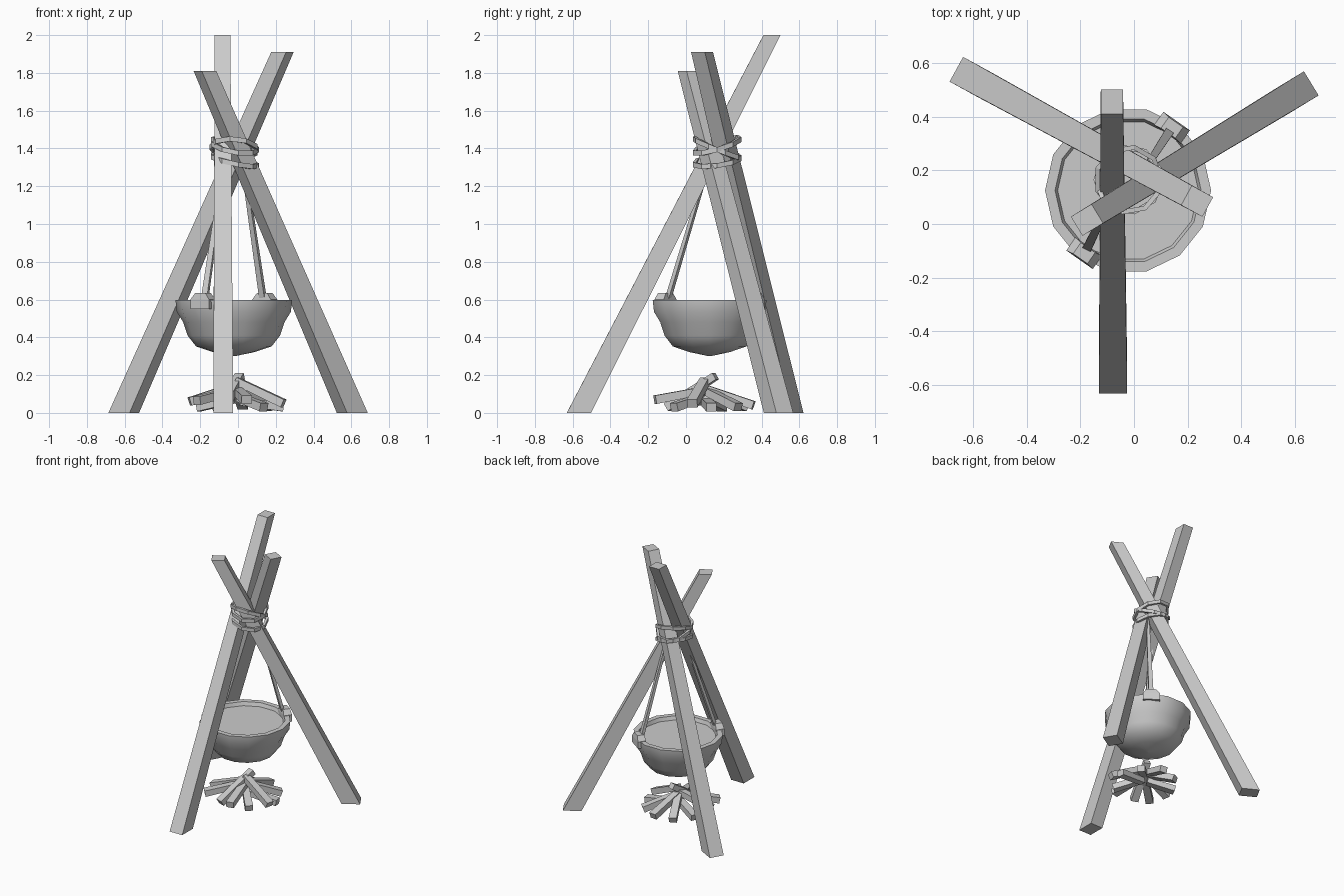
import bpy
import bmesh
from math import sin, cos, pi, radians
from mathutils import Vector

cube = bpy.data.objects.get("Cube")
if cube:
    bpy.data.objects.remove(cube, do_unlink=True)

grey = bpy.data.materials.new("plain grey")
grey.use_nodes = True
grey.diffuse_color = (0.6, 0.6, 0.6, 1)
grey.node_tree.nodes["Principled BSDF"].inputs["Base Color"].default_value = (0.6, 0.6, 0.6, 1)


def finish(bm, name, smooth=None):
    """Turn a bmesh into a named grey object."""
    bmesh.ops.recalc_face_normals(bm, faces=bm.faces)
    mesh = bpy.data.meshes.new(name)
    bm.to_mesh(mesh)
    bm.free()
    mesh.materials.append(grey)
    obj = bpy.data.objects.new(name, mesh)
    bpy.context.collection.objects.link(obj)
    if smooth:
        bpy.ops.object.select_all(action='DESELECT')
        obj.select_set(True)
        bpy.context.view_layer.objects.active = obj
        bpy.ops.object.shade_smooth_by_angle(angle=radians(smooth))
    return obj


def loft(bm, rings, caps=True, closed=False):
    """Skin a row of equal vertex rings with quads."""
    loops = [[bm.verts.new(p) for p in ring] for ring in rings]
    n = len(loops[0])
    pairs = list(zip(loops, loops[1:]))
    if closed:
        pairs.append((loops[-1], loops[0]))
    for a, b in pairs:
        for i in range(n):
            j = (i + 1) % n
            bm.faces.new((a[i], a[j], b[j], b[i]))
    if caps and not closed:
        bm.faces.new(loops[0])
        bm.faces.new(loops[-1])


def quad(centre, u, v, wu, wv):
    """Rectangle of size wu by wv around a centre."""
    c = Vector(centre)
    return [c + u * wu * a / 2 + v * wv * b / 2
            for a, b in ((-1, -1), (1, -1), (1, 1), (-1, 1))]


def beam(name, start, end, size_a, size_b, level_ends=False):
    """Straight tapered bar with square-cut or level ends."""
    start, end = Vector(start), Vector(end)
    axis = (end - start).normalized()
    side = axis.cross(Vector((0, 0, 1))).normalized()
    other = Vector((0, 0, 1)).cross(side) if level_ends else side.cross(axis)
    bm = bmesh.new()
    loft(bm, [quad(start, other, side, *size_a), quad(end, other, side, *size_b)])
    return finish(bm, name)


# Tripod poles, cut level at ground and tip
poles = {
    "front_pole": ((-0.078, -0.567, 0), (-0.082, 0.455, 2.0)),
    "left_pole": ((0.605, 0.49, 0), (-0.175, 0.015, 1.81)),
    "right_pole": ((-0.605, 0.545, 0), (0.235, 0.085, 1.91)),
}
for name, (foot, tip) in poles.items():
    beam(name, foot, tip, (0.128, 0.105), (0.09, 0.083), True)

# Cauldron: turned profile with a thick rim and a filled inside
POT = Vector((-0.022, 0.125, 0))
SIDES = 14
profile = [(0.004, 0.30), (0.11, 0.322), (0.2, 0.352), (0.245, 0.41), (0.268, 0.48),
           (0.302, 0.535), (0.309, 0.597), (0.272, 0.597), (0.262, 0.57)]
bm = bmesh.new()
loft(bm, [[POT + Vector((r * cos(2 * pi * i / SIDES), r * sin(2 * pi * i / SIDES), z))
           for i in range(SIDES)] for r, z in profile])
finish(bm, "cauldron", 40)

# Lugs on the rim and the hanging ropes
out = Vector((cos(radians(55)), sin(radians(55)), 0))
across = Vector((-out.y, out.x, 0))
rope_tops = {"back": (0.025, 0.18, 1.34), "front": (-0.07, 0.125, 1.34)}
for sign, label in ((1, "back"), (-1, "front")):
    bm = bmesh.new()
    loft(bm, [quad(POT + out * sign * 0.285 + Vector((0, 0, z)), out, across, depth, width)
              for z, depth, width in ((0.55, 0.06, 0.12), (0.60, 0.06, 0.12), (0.635, 0.05, 0.065))])
    finish(bm, label + "_lug")
    foot = POT + out * sign * 0.27 + Vector((0, 0, 0.60))
    beam(label + "_rope", foot, rope_tops[label], (0.022, 0.034), (0.016, 0.022))

# Lashing: three tilted bands around the crossing
TURNS = 9
for k, (height, tilt_x, tilt_y) in enumerate(((1.335, -0.22, 0.14), (1.40, -0.06, -0.42), (1.415, -0.18, 0.30))):
    rings = []
    for i in range(TURNS):
        a = 2 * pi * i / TURNS + 0.35 * k
        ray = Vector((cos(a), sin(a), 0))
        p = Vector((-0.02, 0.165, height)) + ray * 0.122
        p.z += ray.x * 0.12 * tilt_x + ray.y * 0.12 * tilt_y
        rings.append(quad(p, ray, Vector((0, 0, 1)), 0.018, 0.026))
    bm = bmesh.new()
    loft(bm, rings, closed=True)
    finish(bm, "lashing_%d" % (k + 1))

# Firewood: angle, outer reach, outer height, inner reach, inner height
logs = [
    (8, 0.25, 0.03, 0.02, 0.06), (345, 0.26, 0.05, 0.0, 0.17), (45, 0.25, 0.03, 0.03, 0.11),
    (82, 0.26, 0.04, 0.0, 0.13), (115, 0.24, 0.03, -0.03, 0.14), (155, 0.22, 0.03, 0.02, 0.07),
    (190, 0.25, 0.06, -0.02, 0.15), (222, 0.28, 0.065, 0.0, 0.12), (250, 0.21, 0.03, -0.06, 0.195),
    (282, 0.27, 0.07, 0.0, 0.12), (312, 0.22, 0.03, 0.03, 0.08),
]
for k, (deg, r_out, z_out, r_in, z_in) in enumerate(logs):
    ray = Vector((cos(radians(deg)), sin(radians(deg)), 0))
    hub = Vector((-0.01, 0.10, 0))
    beam("firewood_%d" % (k + 1), hub + ray * r_out + Vector((0, 0, z_out)),
         hub + ray * r_in + Vector((0, 0, z_in)), (0.045, 0.055), (0.04, 0.048))
